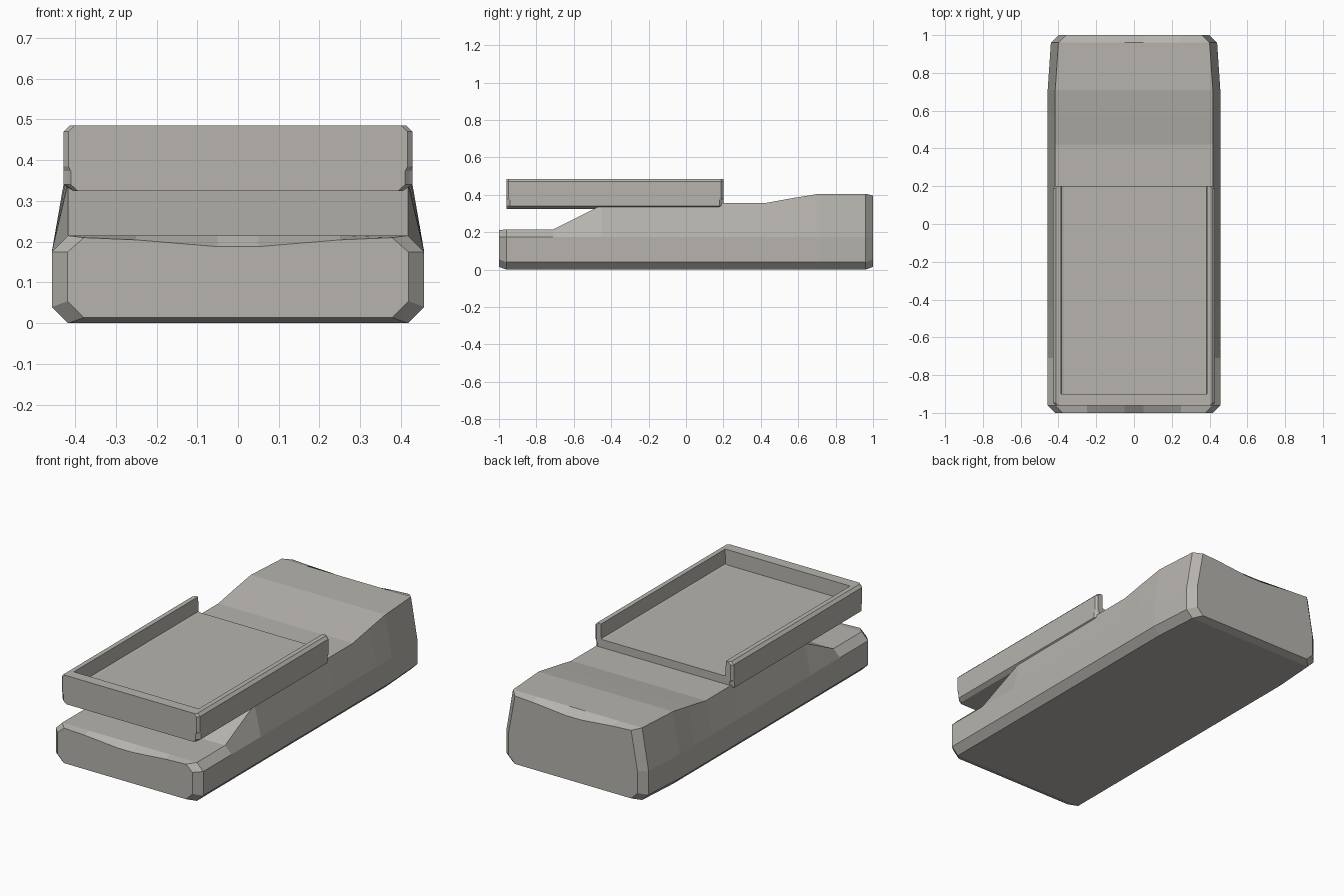
import bpy
import bmesh

if "Cube" in bpy.data.objects:
    bpy.data.objects.remove(bpy.data.objects["Cube"])

# Warm dark grey shared by both parts
grey = bpy.data.materials.new("warm_grey")
grey.diffuse_color = (0.472, 0.457, 0.422, 1.0)
grey.use_nodes = True
grey.node_tree.nodes["Principled BSDF"].inputs["Base Color"].default_value = grey.diffuse_color


def loft(name, sections):
    """Skin (y, half outline) sections; each half outline is mirrored across x = 0."""
    bm = bmesh.new()
    rings = []
    for y, half in sections:
        outline = half + [(-x, z) for x, z in reversed(half)]
        rings.append([bm.verts.new((x, y, z)) for x, z in outline])
    n = len(rings[0])
    for a, b in zip(rings, rings[1:]):
        for i in range(n):
            j = (i + 1) % n
            bm.faces.new((a[i], a[j], b[j], b[i]))
    bm.faces.new(rings[0])
    bm.faces.new(rings[-1])
    bmesh.ops.dissolve_degenerate(bm, dist=1e-5, edges=bm.edges)
    bmesh.ops.recalc_face_normals(bm, faces=bm.faces)
    mesh = bpy.data.meshes.new(name)
    bm.to_mesh(mesh)
    bm.free()
    mesh.materials.append(grey)
    obj = bpy.data.objects.new(name, mesh)
    bpy.context.collection.objects.link(obj)
    return obj


def body_section(width, top, bottom=0.0, sag=0.0):
    """Chamfered slab half outline, top edge optionally sagging in the middle."""
    shoulder = width - 0.04
    return [(shoulder, bottom), (width, bottom + 0.04), (width, 0.175),
            (shoulder, top), (0.25, top - sag * 0.25), (0.05, top - sag)]


# Body: low front, ramp up to the deck, raised and tapered rear
loft("body", [
    (-1.00, body_section(0.418, 0.21, 0.014, 0.022)),
    (-0.96, body_section(0.457, 0.215)),
    (-0.71, body_section(0.457, 0.215)),
    (-0.45, body_section(0.457, 0.345)),
    (0.20, body_section(0.457, 0.355)),
    (0.42, body_section(0.457, 0.355)),
    (0.57, body_section(0.457, 0.382)),
    (0.71, body_section(0.457, 0.405)),
    (0.96, body_section(0.44, 0.405)),
    (1.00, body_section(0.40, 0.395, 0.014, 0.025)),
])


def tray_section(inset, floor, foot=0.0):
    """Tray half outline: foot, outer wall, rim, inner wall and floor ledge."""
    outer = [(0.405, 0.325), (0.428 - foot, 0.34), (0.428 - foot, 0.373),
             (0.428, 0.385), (0.428, 0.47), (0.413, 0.485)]
    ledge = min(floor + 0.004, 0.485)
    return ([(x - inset, z) for x, z in outer]
            + [(0.387, 0.485), (0.385, ledge), (0.371, floor)])


# Tray: solid front wall, then an open channel ending at the deck
loft("tray", [
    (-0.96, tray_section(0.012, 0.485, 0.006)),
    (-0.948, tray_section(0.0, 0.485, 0.008)),
    (-0.94, tray_section(0.0, 0.485)),
    (-0.90, tray_section(0.0, 0.485)),
    (-0.899, tray_section(0.0, 0.40)),
    (0.18, tray_section(0.0, 0.40)),
    (0.188, tray_section(0.0, 0.40, 0.008)),
    (0.20, tray_section(0.012, 0.40, 0.006)),
])
